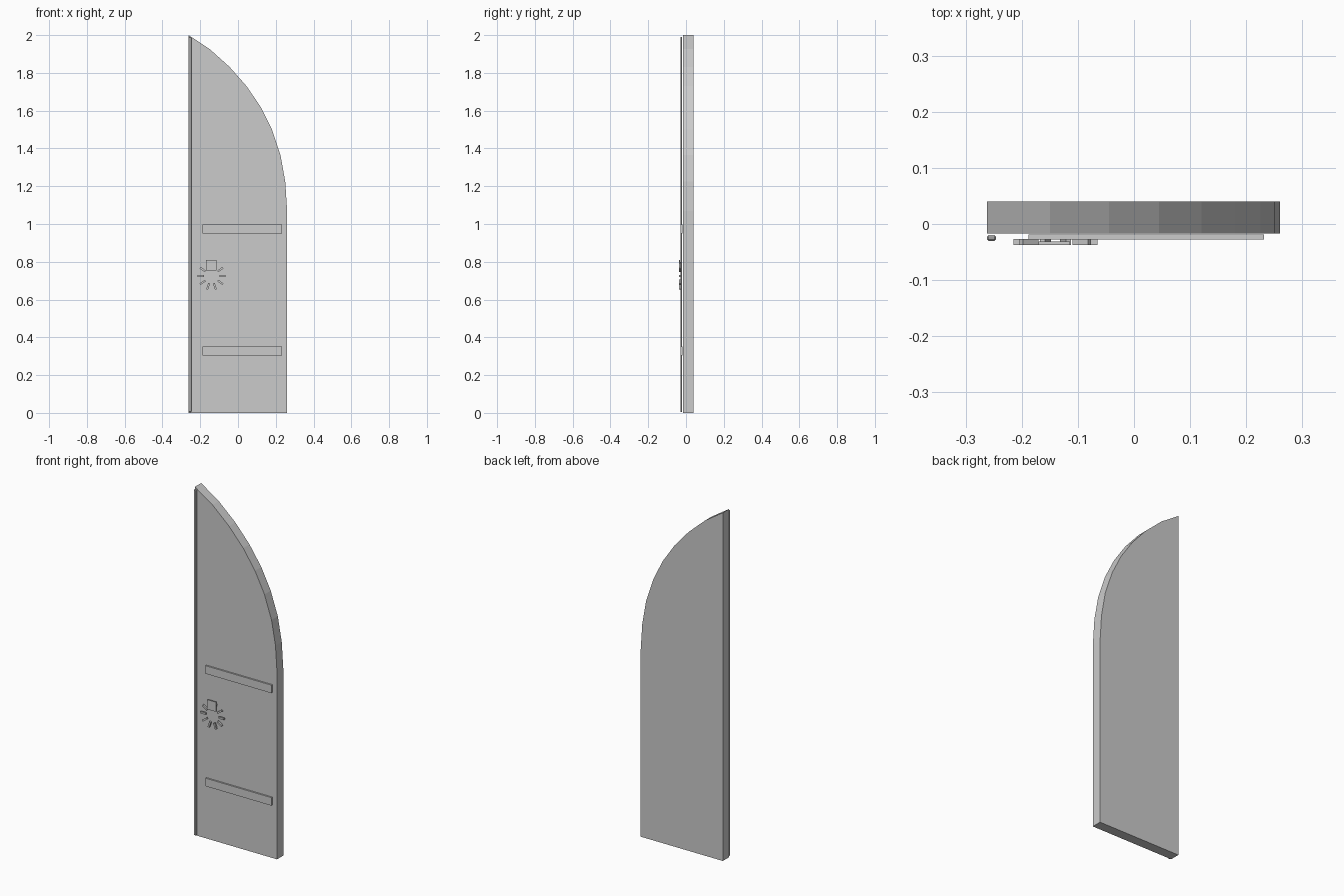
import bpy, bmesh
from math import sin, cos, pi
from mathutils import Matrix

cube = bpy.data.objects.get("Cube")
if cube:
    bpy.data.objects.remove(cube, do_unlink=True)

grey = bpy.data.materials.new("plain grey")
grey.use_nodes = True
GREY = (0.6, 0.6, 0.6, 1)
grey.diffuse_color = GREY
grey.node_tree.nodes["Principled BSDF"].inputs["Base Color"].default_value = GREY


def finish(name, bm):
    bmesh.ops.recalc_face_normals(bm, faces=bm.faces)
    mesh = bpy.data.meshes.new(name)
    bm.to_mesh(mesh)
    bm.free()
    mesh.materials.append(grey)
    ob = bpy.data.objects.new(name, mesh)
    bpy.context.collection.objects.link(ob)
    return ob


def slab(name, outline, y0, y1):
    """Extrude an x-z outline from y0 to y1."""
    bm = bmesh.new()
    face = bm.faces.new([bm.verts.new((x, y0, z)) for x, z in outline])
    ext = bmesh.ops.extrude_face_region(bm, geom=[face])
    moved = [v for v in ext["geom"] if isinstance(v, bmesh.types.BMVert)]
    bmesh.ops.translate(bm, verts=moved, vec=(0, y1 - y0, 0))
    return finish(name, bm)


def box(name, x0, x1, y0, y1, z0, z1):
    return slab(name, [(x0, z0), (x1, z0), (x1, z1), (x0, z1)], y0, y1)


# Door leaf with a half-arch top
arch = [(-0.262, 2.0), (-0.15, 1.926), (-0.045, 1.832), (0.045, 1.73),
        (0.12, 1.62), (0.18, 1.5), (0.225, 1.365), (0.25, 1.225), (0.26, 1.07)]
slab("door_leaf", [(-0.262, 0), *arch, (0.26, 0)][::-1], -0.017, 0.04)

# Rounded closing strip along the meeting edge
strip = box("edge_strip", -0.262, -0.246, -0.030, -0.020, 0.005, 1.99)
bevel = strip.modifiers.new("Bevel", "BEVEL")
bevel.width = 0.003
bevel.segments = 1

# Hinge straps
for name, z in (("lower_strap", 0.305), ("upper_strap", 0.951)):
    box(name, -0.188, 0.232, -0.028, -0.019, z, z + 0.046)

# Handle: ring of short radial spokes and a square mount
CX, CZ = -0.14, 0.725
bm = bmesh.new()
for i in range(10):
    a = i * pi / 5
    place = (Matrix.Translation((CX + 0.058 * cos(a), -0.032, CZ + 0.058 * sin(a)))
             @ Matrix.Rotation(-a, 4, "Y")
             @ Matrix.Diagonal((0.034, 0.010, 0.010, 1)))
    bmesh.ops.create_cube(bm, size=1, matrix=place)
finish("handle_spokes", bm)
box("handle_mount", -0.170, -0.114, -0.037, -0.031, 0.755, 0.81)
